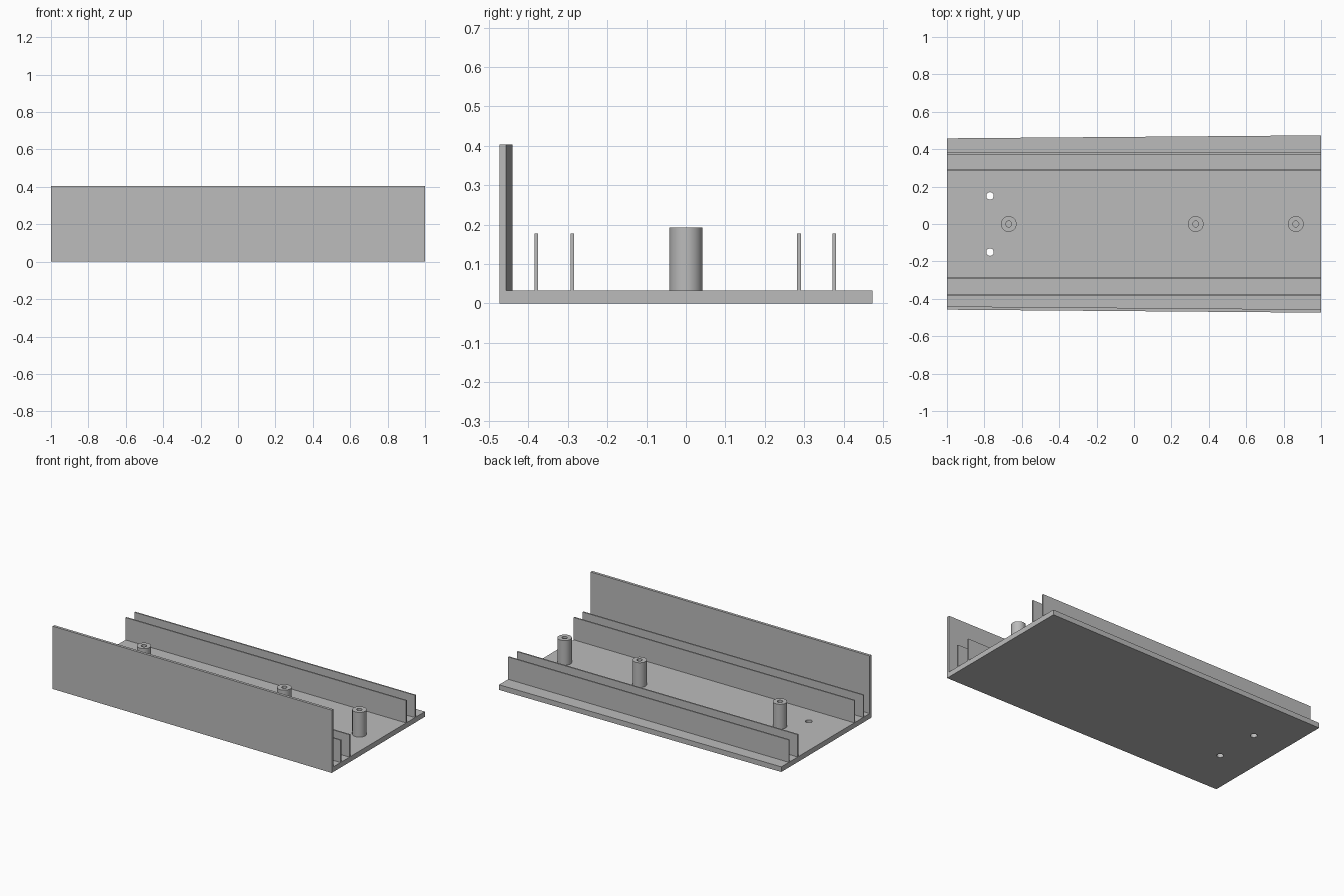
import bpy
import bmesh

if "Cube" in bpy.data.objects:
    bpy.data.objects.remove(bpy.data.objects["Cube"], do_unlink=True)

BASE_TOP = 0.033
FIN_TOP = 0.177
POST_TOP = 0.192
WALL_TOP = 0.404
NARROW, WIDE = 0.458, 0.474   # half widths at the two ends
WALL = 0.0175

grey = bpy.data.materials.new("plain grey")
grey.use_nodes = True
colour = (0.5, 0.5, 0.5, 1)
grey.diffuse_color = colour
grey.node_tree.nodes["Principled BSDF"].inputs["Base Color"].default_value = colour


def finish(name, bm):
    bmesh.ops.recalc_face_normals(bm, faces=bm.faces)
    mesh = bpy.data.meshes.new(name)
    bm.to_mesh(mesh)
    bm.free()
    mesh.materials.append(grey)
    obj = bpy.data.objects.new(name, mesh)
    bpy.context.collection.objects.link(obj)
    return obj


def prism(name, outline, z0, z1):
    bm = bmesh.new()
    face = bm.faces.new([bm.verts.new((x, y, z0)) for x, y in outline])
    up = bmesh.ops.extrude_face_region(bm, geom=[face])["geom"]
    verts = [v for v in up if isinstance(v, bmesh.types.BMVert)]
    bmesh.ops.translate(bm, verts=verts, vec=(0, 0, z1 - z0))
    return finish(name, bm)


def smooth_sides(obj):
    bpy.ops.object.select_all(action="DESELECT")
    obj.select_set(True)
    bpy.context.view_layer.objects.active = obj
    bpy.ops.object.shade_smooth_by_angle()


def cylinder(name, x, y, radius, z0, z1):
    bpy.ops.mesh.primitive_cylinder_add(
        vertices=32, radius=radius, depth=z1 - z0, location=(x, y, (z0 + z1) / 2))
    obj = bpy.context.object
    obj.name = name
    obj.data.materials.append(grey)
    return obj


def cut(target, cutter):
    mod = target.modifiers.new("hole", "BOOLEAN")
    mod.operation = "DIFFERENCE"
    mod.solver = "EXACT"
    mod.object = cutter
    bpy.context.view_layer.objects.active = target
    bpy.ops.object.modifier_apply(modifier=mod.name)
    bpy.data.objects.remove(cutter, do_unlink=True)


# Tapered base plate with two screw holes
base = prism("base_plate", [(-1, -NARROW), (1, -WIDE), (1, WIDE), (-1, NARROW)], 0, BASE_TOP)
for y in (-0.15, 0.15):
    cut(base, cylinder("hole_cutter", -0.77, y, 0.02, -0.05, 0.1))
smooth_sides(base)

# Tall wall along the slanted front edge
prism("front_wall", [(-1, -NARROW), (1, -WIDE), (1, WALL - WIDE), (-1, WALL - NARROW)],
      BASE_TOP, WALL_TOP)

# Two pairs of thin rails running the full length
for name, y in (("front_outer_rail", -0.380), ("front_inner_rail", -0.289),
                ("back_inner_rail", 0.287), ("back_outer_rail", 0.377)):
    prism(name, [(-1, y - 0.0045), (1, y - 0.0045), (1, y + 0.0045), (-1, y + 0.0045)],
          BASE_TOP, FIN_TOP)

# Round mounting posts with screw bores
for i, x in enumerate((-0.67, 0.33, 0.865)):
    post = cylinder(f"mounting_post_{i + 1}", x, 0, 0.042, BASE_TOP, POST_TOP)
    cut(post, cylinder("bore_cutter", x, 0, 0.016, 0, 0.25))
    smooth_sides(post)
